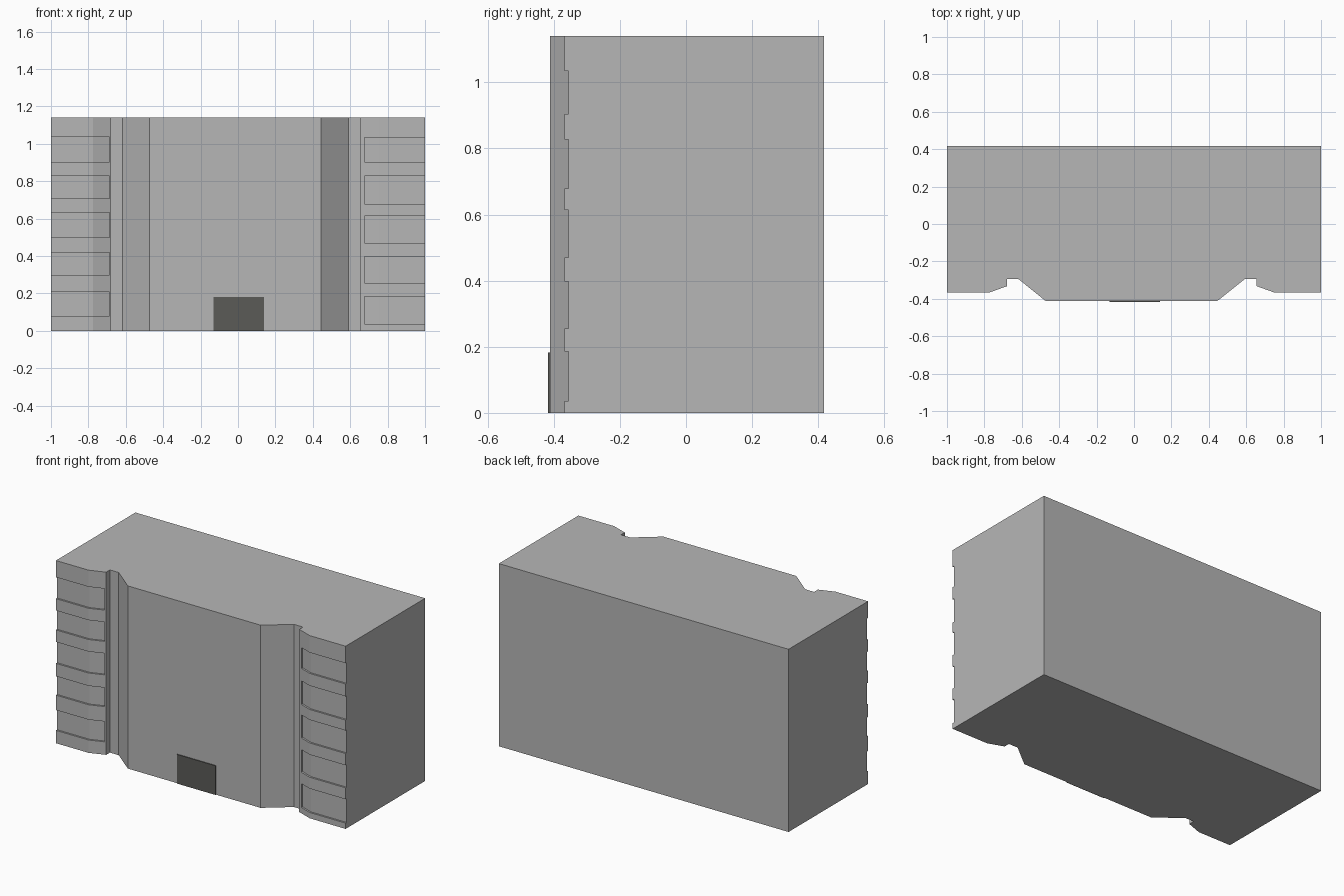
import bpy, bmesh

if "Cube" in bpy.data.objects:
    bpy.data.objects.remove(bpy.data.objects["Cube"])

H = 1.14


def material(name, rgb):
    m = bpy.data.materials.new(name)
    m.diffuse_color = (*rgb, 1.0)
    m.use_nodes = True
    m.node_tree.nodes["Principled BSDF"].inputs["Base Color"].default_value = m.diffuse_color
    return m


grey = material("concrete_grey", (0.47, 0.47, 0.47))
dark = material("dark_door_grey", (0.105, 0.105, 0.097))


def add_prism(bm, outline, z0, z1):
    """Extrude an xy outline from z0 up to z1."""
    face = bm.faces.new([bm.verts.new((x, y, z0)) for x, y in outline])
    up = bmesh.ops.extrude_face_region(bm, geom=[face])
    verts = [g for g in up["geom"] if isinstance(g, bmesh.types.BMVert)]
    bmesh.ops.translate(bm, verts=verts, vec=(0, 0, z1 - z0))


def make_object(name, prisms, mat):
    bm = bmesh.new()
    for p in prisms:
        add_prism(bm, *p)
    bmesh.ops.recalc_face_normals(bm, faces=bm.faces[:])
    me = bpy.data.meshes.new(name)
    bm.to_mesh(me)
    bm.free()
    me.materials.append(mat)
    ob = bpy.data.objects.new(name, me)
    bpy.context.collection.objects.link(ob)
    return ob


# Building block: plan outline with centre bay and two vertical grooves
plan = [(-1, 0.417), (-1, -0.367), (-0.775, -0.367), (-0.678, -0.332),
        (-0.678, -0.295), (-0.617, -0.295), (-0.472, -0.412),
        (0.445, -0.412), (0.592, -0.295), (0.655, -0.295),
        (0.655, -0.332), (0.752, -0.367), (1, -0.367), (1, 0.417)]
building = make_object("building", [(plan, 0, H)], grey)

# Window bands: shallow recesses following the wing fronts
left_cut = [(-1.1, -0.5), (-0.688, -0.5), (-0.688, -0.324),
            (-0.775, -0.356), (-1.1, -0.356)]
right_cut = [(1.1, -0.5), (0.675, -0.5), (0.675, -0.327),
             (0.752, -0.356), (1.1, -0.356)]
left_z = [(0.08, 0.207), (0.30, 0.418), (0.498, 0.632), (0.707, 0.828), (0.902, 1.036)]
right_z = [(0.036, 0.185), (0.256, 0.397), (0.47, 0.614), (0.679, 0.827), (0.904, 1.034)]
cutter = make_object("window_band_cutter",
                     [(left_cut, a, b) for a, b in left_z] +
                     [(right_cut, a, b) for a, b in right_z], grey)
cutter.hide_render = True
mod = building.modifiers.new("window_bands", 'BOOLEAN')
mod.operation = 'DIFFERENCE'
mod.solver = 'EXACT'
mod.object = cutter
bpy.context.view_layer.objects.active = building
building.select_set(True)
bpy.ops.object.modifier_apply(modifier=mod.name)
bpy.data.objects.remove(cutter, do_unlink=True)

# Entrance door plate at the foot of the centre bay
door = [(-0.13, -0.417), (0.138, -0.417), (0.138, -0.411), (-0.13, -0.411)]
make_object("entrance_door", [(door, 0, 0.182)], dark)
